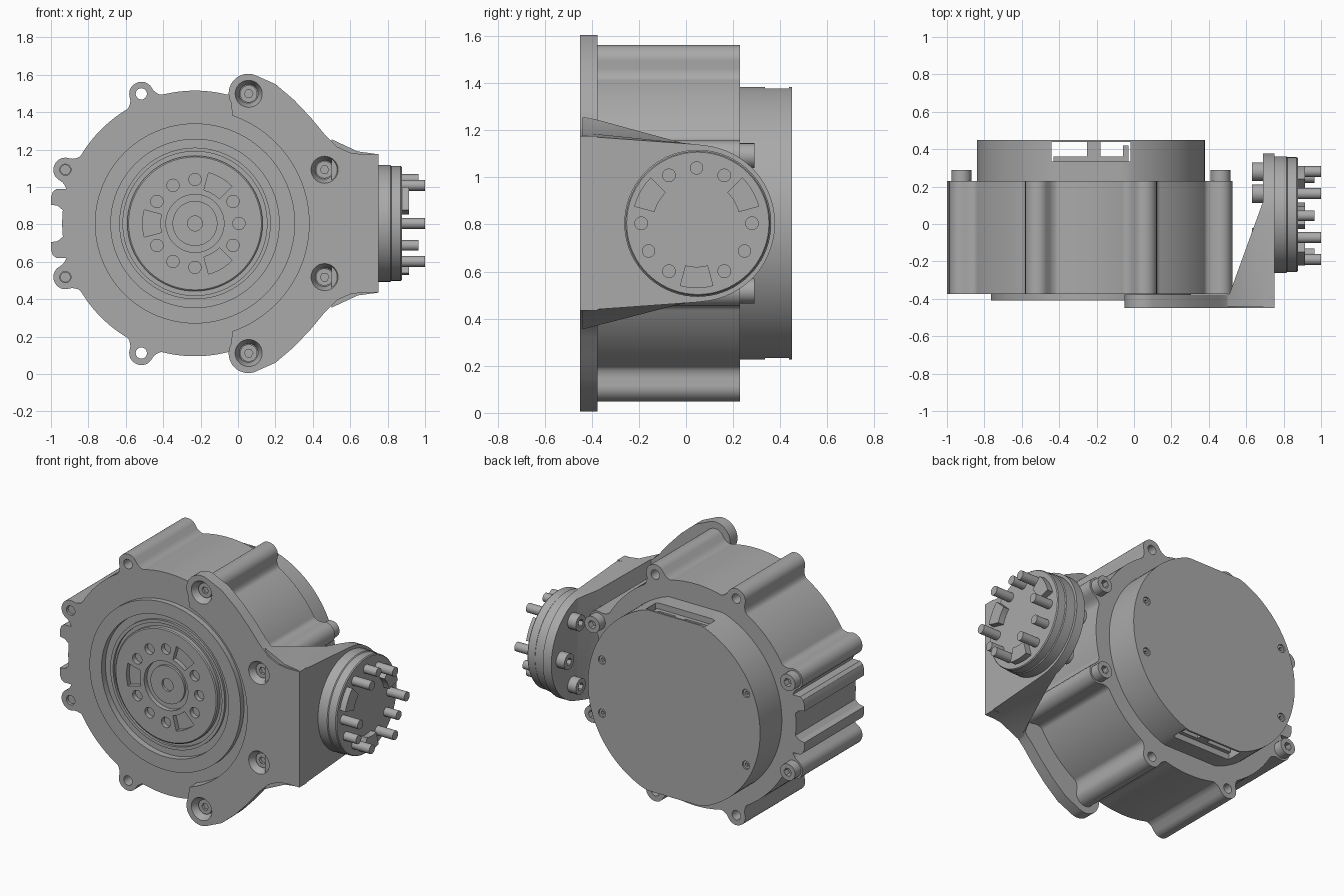
import bpy, bmesh, math
from math import sin, cos, radians, sqrt, pi
from mathutils import Vector

if "Cube" in bpy.data.objects:
    bpy.data.objects.remove(bpy.data.objects["Cube"])

metal = bpy.data.materials.new("grey metal")
metal.use_nodes = True
GREY = (0.4, 0.4, 0.4, 1)
metal.diffuse_color = GREY
metal.node_tree.nodes["Principled BSDF"].inputs["Base Color"].default_value = GREY

CX, CZ = -0.23, 0.805      # main axis, along y
MY = 0.045                 # output flange centre, axis along x


def loft(name, rings, cap=True):
    """Bridge equal rings of 3D points into a solid."""
    bm = bmesh.new()
    rows = [[bm.verts.new(p) for p in ring] for ring in rings]
    n = len(rows[0])
    for a, b in zip(rows, rows[1:]):
        for i in range(n):
            j = (i + 1) % n
            bm.faces.new((a[i], a[j], b[j], b[i]))
    if cap:
        bm.faces.new(rows[0])
        bm.faces.new(rows[-1])
    bmesh.ops.recalc_face_normals(bm, faces=bm.faces)
    me = bpy.data.meshes.new(name)
    bm.to_mesh(me)
    bm.free()
    me.materials.append(metal)
    ob = bpy.data.objects.new(name, me)
    bpy.context.collection.objects.link(ob)
    return ob


def place(axis, a, b, t):
    return {"x": (t, a, b), "y": (a, t, b), "z": (a, b, t)}[axis]


def prism(name, axis, pts, lo, hi):
    return loft(name, [[place(axis, a, b, t) for a, b in pts] for t in (lo, hi)])


def circle(a, b, r, n=32, start=0, end=360):
    full = end - start == 360
    angs = [radians(start + (end - start) * i / (n if full else n - 1)) for i in range(n)]
    return [(a + r * cos(t), b + r * sin(t)) for t in angs]


def sector(a, b, r0, r1, mid, half):
    return (circle(a, b, r1, 6, mid - half, mid + half)
            + circle(a, b, r0, 6, mid + half, mid - half))


def rect(a0, a1, b0, b1):
    return [(a0, b0), (a1, b0), (a1, b1), (a0, b1)]


def lathe(name, axis, a, b, profile, n=72):
    """Stack of circles (radius, position) along an axis."""
    return loft(name, [[place(axis, u, v, t) for u, v in circle(a, b, r, n)] for r, t in profile])


def boolean(ob, tools, op="DIFFERENCE"):
    for tool in tools:
        tool.hide_render = True
        m = ob.modifiers.new("cut", "BOOLEAN")
        m.operation, m.solver, m.object = op, "EXACT", tool
        bpy.context.view_layer.objects.active = ob
        bpy.ops.object.modifier_apply(modifier=m.name)
        bpy.data.objects.remove(tool)


def bore(axis, a, b, r, lo, hi, n=24):
    return prism("cutter", axis, circle(a, b, r, n), lo, hi)


def bevel(ob, width, segments=2):
    m = ob.modifiers.new("soft edge", "BEVEL")
    m.width, m.segments, m.angle_limit = width, segments, radians(50)


def cap_screw(name, axis, a, b, r, base, top):
    """Cylindrical head with a hexagonal socket in the top end."""
    ob = prism(name, axis, circle(a, b, r, 28), base, top)
    d = (top - base) * 0.6
    boolean(ob, [prism("cutter", axis, circle(a, b, r * 0.5, 6), top - d, top + d)])
    return ob


lugs = [22.5 + 45 * k for k in range(8)]


def polar(deg, r):
    return CX + r * cos(radians(deg)), CZ + r * sin(radians(deg))


# Main housing: round body with eight filleted lugs
def body_radius(deg):
    d = min(abs((deg - l + 180) % 360 - 180) for l in lugs) * pi / 180 * 0.75
    if d < 0.064:
        return 0.75 + sqrt(0.064 ** 2 - d * d)
    if d < 0.11:
        return 0.71 + 0.04 * ((0.11 - d) / 0.046) ** 2
    return 0.71


housing = prism("housing", "y", [polar(i * 0.75, body_radius(i * 0.75)) for i in range(480)], -0.375, 0.23)
boolean(housing, [bore("y", CX, CZ, 0.5, -0.6, -0.2, 72)]
        + [bore("y", *polar(l, 0.75), 0.03, -0.6, 0.6) for l in lugs])

# Side lobes of the housing
lobe = [(-0.8, 0), (-0.8, 0.185), (-0.97, 0.185), (-0.99, 0.17), (-1.0, 0.14),
        (-1.0, 0.1), (-0.965, 0.095), (-0.935, 0.07), (-0.93, 0.04)]
prism("housing_side_lobes", "y", [(x, CZ + z) for x, z in lobe[1:]]
      + [(x, CZ - z) for x, z in reversed(lobe[1:])], -0.375, 0.23)

# Front bearing ring and rotor, stepped rings around the main axis
lathe("front_ring", "y", CX, CZ,
      [(0.535, -0.37), (0.535, -0.41), (0.45, -0.41), (0.45, -0.35), (0.405, -0.35), (0.405, -0.385),
       (0.385, -0.385), (0.385, -0.36), (0.36, -0.36), (0.36, -0.25), (0.49, -0.25), (0.49, -0.37),
       (0.535, -0.37)], 96).data.validate()
rotor = lathe("rotor_disc", "y", CX, CZ, [(0.362, -0.25), (0.362, -0.395), (0.355, -0.4)], 96)
boolean(rotor, [bore("y", CX, CZ, 0.155, -0.5, -0.36, 48)]
        + [bore("y", *polar(a, 0.235), 0.033, -0.5, -0.33) for a in range(0, 360, 30) if a % 120 != 60]
        + [prism("cutter", "y", sector(CX, CZ, 0.185, 0.28, a, 15), -0.5, -0.34) for a in (60, 180, 300)])
hub = lathe("rotor_hub", "y", CX, CZ, [(0.12, -0.34), (0.12, -0.385)], 48)
boolean(hub, [bore("y", CX, CZ, 0.04, -0.5, -0.35)])

# Rear cover: hollow, flattened at top and bottom, with a slot on each flat
flat = 0.578
cover = prism("rear_cover", "y", [(x, CZ + max(-flat, min(flat, z)))
                                  for x, z in circle(CX, 0, 0.61, 120)], 0.22, 0.45)
boolean(cover, [bore("y", CX, CZ, 0.55, 0.335, 0.438, 96),
                prism("cutter", "z", rect(CX - 0.21, CX + 0.21, 0.335, 0.438), -0.5, 2)]
        + [bore("y", CX + sx, CZ + sz, 0.026, 0.425, 0.6)
           for sx, h in ((0.51, 0.17), (-0.51, 0.23)) for sz in (h, -h)])
bevel(cover, 0.008)
for i, (x0, x1, y1) in enumerate([(-0.43, -0.04, 0.36), (-0.25, -0.18, 0.438), (-0.06, -0.03, 0.42)]):
    prism(f"circuit_part_{i + 1}", "y", rect(x0, x1, CZ - 0.54, CZ + 0.54), 0.33, y1)
for sx, h in ((0.51, 0.17), (-0.51, 0.23)):
    for sz in (h, -h):
        cap_screw("cover_screw", "y", CX + sx, CZ + sz, 0.024, 0.415, 0.442)

# Screws through the side lugs of the housing
for l in (22.5, 157.5, 202.5, 337.5):
    x, z = polar(l, 0.75)
    cap_screw("housing_screw", "y", x, z, 0.053, 0.225, 0.29)
    prism("housing_screw_shank", "y", circle(x, z, 0.028, 16), -0.36, 0.23)

# Bracket plate, wrapping the front ring on the arm side
half = circle(CX + 0.285, 0.695, 0.105, 22, 208, 60) + [
    (x, z - CZ) for x, z in ((0.2, 1.55), (0.3, 1.465), (0.39, 1.37), (0.46, 1.285),
                             (0.53, 1.215), (0.6, 1.183), (0.66, 1.175), (0.75, 1.175))]
outline = (circle(CX, 0, 0.61, 60, -70.8, 70.8) + half + [(x, -z) for x, z in reversed(half)])
plate = prism("bracket_plate", "y", [(x, CZ + z) for x, z in outline], -0.45, -0.376)
bosses = [polar(l, 0.75) for l in (22.5, 67.5, 292.5, 337.5)]
boolean(plate, [lathe("cutter", "y", x, z, [(0.05, -0.39), (0.054, -0.41), (0.077, -0.46)], 32)
                for x, z in bosses])
for x, z in bosses:
    cap_screw("bracket_screw", "y", x, z, 0.046, -0.385, -0.415)


# Bracket arm: tapering wedge ending in a round flange seat
def arm_section(x, h):
    top = [(-0.44, h), (MY, 0.335)]
    return [(x, y, CZ + z) for y, z in top + circle(MY, 0, 0.333, 32, 85, -85)
            + [(y, -z) for y, z in reversed(top)]]


arm = loft("bracket_arm", [arm_section(0.49, 0.455), arm_section(0.64, 0.385), arm_section(0.75, 0.37)])
boolean(arm, [prism("cutter", "z", [(0.5, -0.5), (0.8, -0.5), (0.8, 0.5), (0.69, 0.5), (0.69, 0.12),
                                    (0.51, -0.375), (0.5, -0.375)], -0.2, 2)], "INTERSECT")

# Output flange with screws, dowels and drive blocks
lathe("output_flange", "x", MY + 0.005, CZ,
      [(0.312, 0.745), (0.312, 0.815), (0.307, 0.82), (0.307, 0.87), (0.302, 0.876)])
for a in range(0, 360, 30):
    y, z = MY + 0.235 * cos(radians(a)), CZ + 0.235 * sin(radians(a))
    if a % 120 == 30 and a != 90 and a in (30, 150, 270):
        prism("drive_block", "x", sector(MY, CZ, 0.185, 0.275, a, 15), 0.87, 0.915)
    elif a in (90, 210, 330):
        prism("dowel_pin", "x", circle(y, z, 0.028, 20), 0.87, 0.965)
    else:
        prism("flange_screw_shank", "x", circle(y, z, 0.029, 20), 0.87, 1.0)
        cap_screw("flange_screw_head", "x", y, z, 0.05, 0.70, 0.632)

# Smooth round surfaces, keep hard edges
bpy.ops.object.select_all(action="DESELECT")
for ob in bpy.context.scene.objects:
    if ob.type == "MESH" and ob.data.materials and ob.data.materials[0] == metal:
        ob.select_set(True)
        bpy.context.view_layer.objects.active = ob
bpy.ops.object.shade_smooth_by_angle(angle=radians(30))
